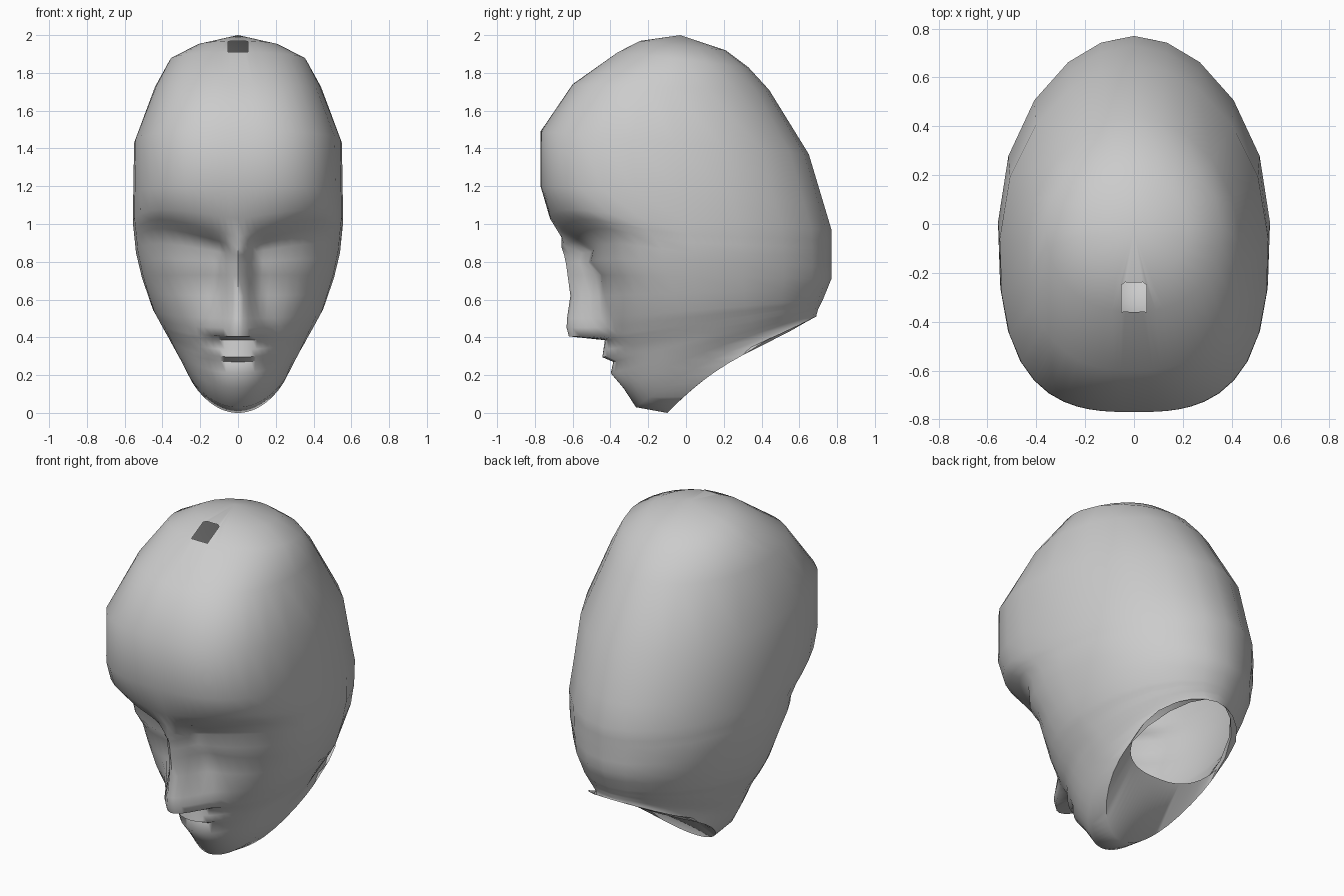
import bpy, bmesh, math
from mathutils import Vector

if "Cube" in bpy.data.objects:
    bpy.data.objects.remove(bpy.data.objects["Cube"])

# Front contour without nose or lips, top to chin: (y, z)
FRONT = [(-.24, 1.97), (-.36, 1.91), (-.60, 1.74), (-.77, 1.49), (-.77, 1.2),
         (-.72, 1.05), (-.66, .97), (-.58, .92), (-.50, .86), (-.515, .80),
         (-.46, .73), (-.46, .62), (-.455, .50), (-.445, .45), (-.435, .405),
         (-.43, .385), (-.40, .335), (-.395, .295), (-.385, .27), (-.365, .21),
         (-.33, .13), (-.265, .03), (-.10, 0)]
# Rest of each ring, by front height: (z, back y, back z, half width, squareness)
RINGS = [(1.97, .21, 1.92, .22, 2), (1.91, .33, 1.83, .36, 2.2), (1.74, .44, 1.71, .44, 2.5),
         (1.49, .65, 1.37, .55, 2.8), (1.05, .77, .97, .557, 2.9), (.86, .77, .83, .54, 2.7),
         (.73, .77, .71, .51, 2.5), (.50, .725, .60, .45, 2.2), (.28, .70, .55, .37, 2),
         (.03, .693, .525, .30, 2), (0, .69, .515, .29, 2)]
# Raised midline features (nose, lips): height -> (y, half width)
RAISED = {.92: (-.66, .13), .86: (-.645, .11), .80: (-.635, .11), .73: (-.627, .12),
          .62: (-.612, .14), .50: (-.63, .18), .45: (-.632, .21), .405: (-.62, .20),
          .335: (-.437, .20), .295: (-.443, .22), .21: (-.398, .20)}
U_FRONT = [0, .06, .12, .18, .25, .33, .42, .52, .63, .74, .84, .93, .985, 1]
A_BACK = [22, 42, 60, 75, 90]


def ring_at(z):
    for a, b in zip(RINGS, RINGS[1:]):
        if b[0] <= z <= a[0]:
            f = (a[0] - z) / (a[0] - b[0])
            return [p + (q - p) * f for p, q in zip(a[1:], b[1:])]


def half_ring(yf, zf, yb, zb, w, n, bow=0.0, raised=None):
    """Half a section from the front midline to the back midline."""
    cy = (yf + yb) / 2
    if zf > .3 and cy > 0:      # keep the skull widest near its middle
        cy *= 1 - .75 * min(1, (zf - .3) / .4)
    flat = [(w * u, cy - (cy - yf) * max(0, 1 - u ** n) ** (1 / n)) for u in U_FRONT]
    for deg in A_BACK:
        a = math.radians(deg)
        x = 0 if deg == 90 else w * math.cos(a) ** 1.05
        flat.append((x, cy + (yb - cy) * math.sin(a) ** 1.05))
    pts = []
    for x, y in flat:
        t = (y - yf) / (yb - yf)
        z = zf + (zb - zf) * t + bow * math.sin(math.pi * t) * (1 - t)
        # brows rise toward the temples
        lift = max(0, 1 - abs(zf - .945) / .2) * max(0, 1 - 2.5 * t)
        z += .32 * lift * (min(x, .45) - .14)
        if raised and t < .4:
            s = max(0, 1 - x / raised[1])
            s = s * s * (3 - 2 * s)
            y += min(0, raised[0] - y) * s
        pts.append(Vector((x, y, z)))
    return pts


rows = [half_ring(y, z, *ring_at(z), bow=.09 * max(0, 1 - z / .25), raised=RAISED.get(z))
        for y, z in FRONT]
# Open neck rim
rows.append(half_ring(.18, .27, .69, .51, .29, 2.6))
# Outline of the small opening near the crown
for r in (0, 1):
    rows[r][1].x, rows[r][2].x, rows[r][3].x = .018, .036, .052
rows[0][3].y, rows[0][3].z = -.25, 1.966
rows[1][3].y = -.36

# Full rings: right half, then its mirror image
bm = bmesh.new()
grid = []
for r in rows:
    loop = r + [Vector((-p.x, p.y, p.z)) for p in r[-2:0:-1]]
    grid.append([bm.verts.new(p) for p in loop])
crown = bm.verts.new((0, -.03, 2.0))
n = len(grid[0])
for j in range(n):
    k = (j + 1) % n
    bm.faces.new((crown, grid[0][j], grid[0][k]))
    for i in range(len(grid) - 1):
        if i == 0 and (j < 3 or j >= n - 3):
            continue
        r, s = grid[i], grid[i + 1]
        bm.faces.new((r[j], s[j], s[k], r[k]))

mesh = bpy.data.meshes.new("head")
bm.to_mesh(mesh)
bm.free()
head = bpy.data.objects.new("head", mesh)
bpy.context.collection.objects.link(head)
bpy.context.view_layer.objects.active = head
head.select_set(True)
bpy.ops.object.shade_smooth_by_angle(angle=math.radians(65))
